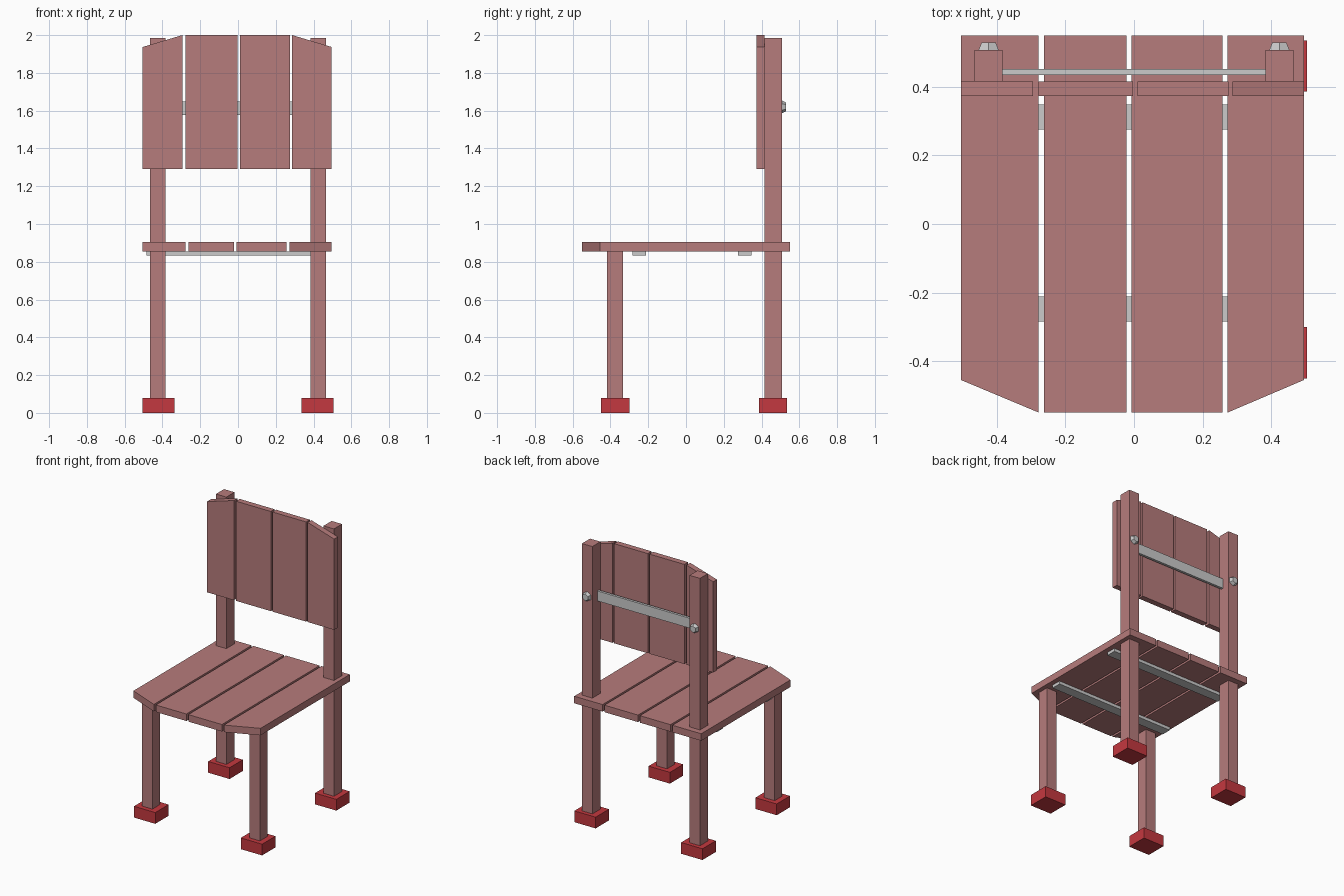
import bpy, bmesh, math
from mathutils import Vector

if "Cube" in bpy.data.objects:
    bpy.data.objects.remove(bpy.data.objects["Cube"])


def material(name, rgb):
    m = bpy.data.materials.new(name)
    m.diffuse_color = (*rgb, 1)
    m.use_nodes = True
    m.node_tree.nodes["Principled BSDF"].inputs["Base Color"].default_value = m.diffuse_color
    return m


RED = material("red_paint", (0.55, 0.04, 0.05))
WORN = material("worn_red_paint", (0.47, 0.2, 0.2))


def prism(name, outline, extrude, mat=None):
    """Extrude a flat outline of 3D points along a vector."""
    bm = bmesh.new()
    face = bm.faces.new([bm.verts.new(p) for p in outline])
    new = bmesh.ops.extrude_face_region(bm, geom=[face])["geom"]
    bmesh.ops.translate(bm, vec=Vector(extrude),
                        verts=[v for v in new if isinstance(v, bmesh.types.BMVert)])
    bmesh.ops.recalc_face_normals(bm, faces=bm.faces)
    mesh = bpy.data.meshes.new(name)
    bm.to_mesh(mesh)
    bm.free()
    if mat:
        mesh.materials.append(mat)
    ob = bpy.data.objects.new(name, mesh)
    bpy.context.collection.objects.link(ob)
    return ob


def box(name, x, y, z, mat=None):
    corners = [(x[0], y[0], z[0]), (x[1], y[0], z[0]), (x[1], y[1], z[0]), (x[0], y[1], z[0])]
    return prism(name, corners, (0, 0, z[1] - z[0]), mat)


# Seat planks: outer two have slanted front ends
seat_planks = [(-0.505, -0.278, -0.455, -0.55), (-0.263, -0.022, -0.55, -0.55),
               (-0.007, 0.258, -0.55, -0.55), (0.273, 0.496, -0.55, -0.455)]
for i, (x0, x1, f0, f1) in enumerate(seat_planks):
    prism(f"seat_plank_{i + 1}",
          [(x0, f0, 0.855), (x1, f1, 0.855), (x1, 0.55, 0.855), (x0, 0.55, 0.855)],
          (0, 0, 0.05), WORN)

# Backrest planks: outer two have slanted tops
back_planks = [(-0.505, -0.295, 1.937, 2.0), (-0.278, -0.003, 2.0, 2.0),
               (0.01, 0.275, 2.0, 2.0), (0.287, 0.496, 2.0, 1.937)]
for i, (x0, x1, t0, t1) in enumerate(back_planks):
    prism(f"back_plank_{i + 1}",
          [(x0, 0.374, 1.29), (x1, 0.374, 1.29), (x1, 0.374, t1), (x0, 0.374, t0)],
          (0, 0.042, 0), WORN)

# Battens under the seat and rail behind the backrest
for label, y0 in (("front", -0.284), ("back", 0.276)):
    box(f"seat_batten_{label}", (-0.485, 0.46), (y0, y0 + 0.072), (0.833, 0.855))
box("back_rail", (-0.385, 0.385), (0.434, 0.452), (1.577, 1.648))

# Legs, posts, feet and bolt heads on each side
for side, s in (("left", -1), ("right", 1)):
    leg_x = (s * 0.424 - 0.041, s * 0.424 + 0.041)
    foot_x = (s * 0.421 - 0.084, s * 0.421 + 0.084)
    box(f"front_leg_{side}", leg_x, (-0.417, -0.334), (0.08, 0.855), WORN)
    box(f"back_post_{side}", leg_x, (0.416, 0.507), (0.08, 1.985), WORN)
    box(f"front_foot_{side}", foot_x, (-0.45, -0.3), (0, 0.08), RED)
    box(f"back_foot_{side}", foot_x, (0.386, 0.536), (0, 0.08), RED)
    bpy.ops.mesh.primitive_cone_add(vertices=6, radius1=0.035, radius2=0.024, depth=0.024,
                                    location=(s * 0.424, 0.517, 1.62),
                                    rotation=(-math.pi / 2, 0, 0))
    bpy.context.object.name = f"bolt_head_{side}"
